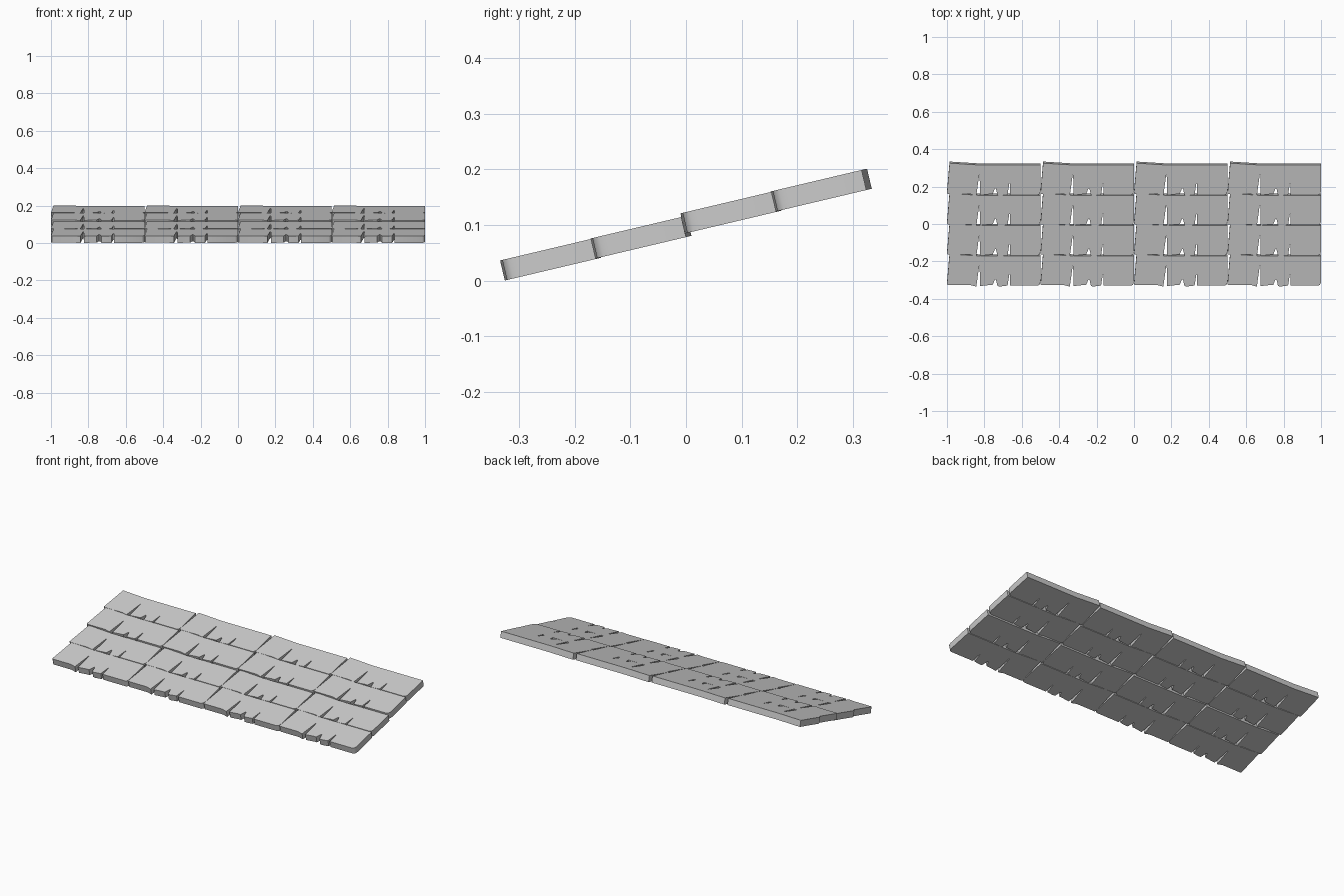
import bpy, bmesh, math

cube = bpy.data.objects.get("Cube")
if cube:
    bpy.data.objects.remove(cube, do_unlink=True)

# Slate colour
slate = bpy.data.materials.new("light_grey_slate")
slate.use_nodes = True
GREY = (0.6, 0.6, 0.6, 1)
slate.diffuse_color = GREY
slate.node_tree.nodes["Principled BSDF"].inputs["Base Color"].default_value = GREY

WIDTH, THICK = 0.5, 0.037
SLOPE = math.radians(13.3)
ROW_STEP = 0.162
ROW_LIFT = (0, 0.001, 0.008, 0.009)

# Outline of one shingle panel: worn front edge with two slots and a nick
front_edge = [(0, 0.012), (0.005, 0.008), (0.125, 0.008), (0.15, 0.001)]
long_slot = [(0.157, 0), (0.172, 0.112), (0.175, 0.112), (0.176, 0.002)]
nick = [(0.228, 0.008), (0.244, 0.008), (0.257, 0.04), (0.262, 0.038), (0.27, 0.002)]
short_slot = [(0.285, 0), (0.324, 0.005), (0.333, 0.065), (0.336, 0.065), (0.336, 0.004)]
right_corner = [(0.485, 0.004), (0.493, 0.008), (0.498, 0.016), (0.5, 0.028)]
back_edge = [(WIDTH, 0.168), (0.17, 0.168), (0.014, 0.178)]
outline = front_edge + long_slot + nick + short_slot + right_corner + back_edge

# Extrude the outline downward into a slab
bm = bmesh.new()
face = bm.faces.new([bm.verts.new((x, y, 0)) for x, y in outline])
solid = bmesh.ops.extrude_face_region(bm, geom=[face], use_keep_orig=True)
lower = [v for v in solid["geom"] if isinstance(v, bmesh.types.BMVert)]
bmesh.ops.translate(bm, vec=(0, 0, -THICK), verts=lower)
bmesh.ops.recalc_face_normals(bm, faces=bm.faces)
mesh = bpy.data.meshes.new("shingle_panel")
bm.to_mesh(mesh)
bm.free()
mesh.materials.append(slate)

# Lay the panels in four sloping courses of four
bpy.ops.object.select_all(action="DESELECT")
for row, lift in enumerate(ROW_LIFT):
    for col in range(4):
        panel = bpy.data.objects.new(f"shingle_row{row + 1}_{col + 1}", mesh)
        bpy.context.collection.objects.link(panel)
        rise = row * ROW_STEP * math.tan(SLOPE)
        panel.location = (col * WIDTH - 1, row * ROW_STEP - 0.334,
                          THICK * math.cos(SLOPE) + rise + lift)
        panel.rotation_euler.x = SLOPE

# Smooth the rounded corners while keeping the slab edges crisp
bpy.context.view_layer.objects.active = panel
panel.select_set(True)
bpy.ops.object.shade_smooth_by_angle(angle=math.radians(35))
